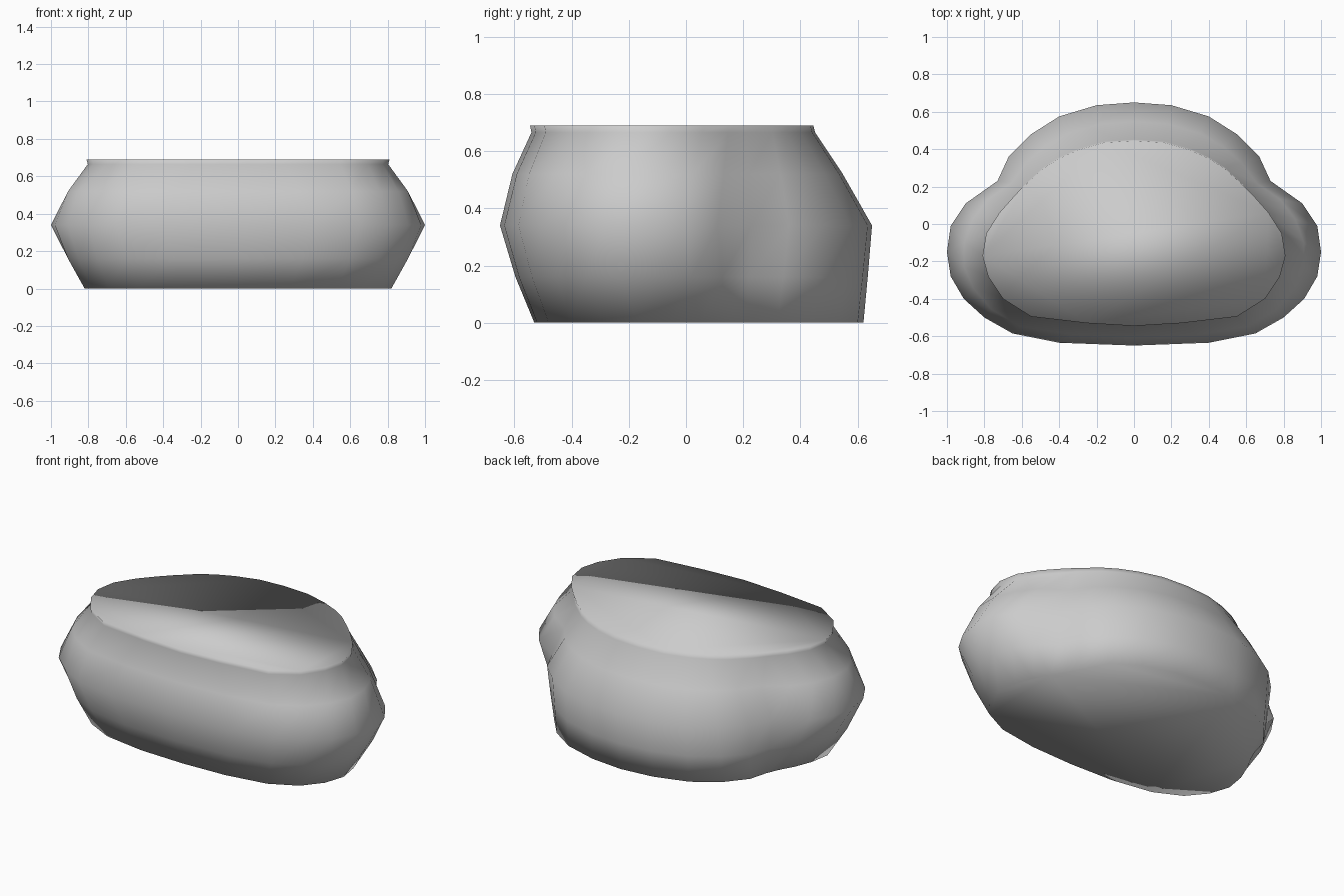
import bpy, bmesh

cube = bpy.data.objects.get("Cube")
if cube:
    bpy.data.objects.remove(cube, do_unlink=True)

# Half outlines (x, y) running from the front middle round the +x side to the back
BOTTOM = [(0, -.53), (.28, -.52), (.53, -.48), (.69, -.4), (.78, -.29), (.82, -.17),
          (.8, -.05), (.76, .05), (.71, .14), (.68, .21), (.65, .32), (.55, .44),
          (.4, .54), (.2, .6), (0, .62)]
MIDDLE = [(0, -.65), (.4, -.635), (.65, -.585), (.8, -.5), (.91, -.4), (.98, -.28),
          (1, -.15), (.98, -.01), (.9, .11), (.73, .23), (.67, .36), (.55, .48),
          (.4, .575), (.2, .635), (0, .65)]
TOP = [(0, -.545), (.25, -.53), (.55, -.495), (.7, -.4), (.78, -.28), (.81, -.17),
       (.79, -.05), (.72, .06), (.64, .15), (.58, .21), (.48, .3), (.4, .35),
       (.3, .395), (.16, .435), (0, .445)]


def blend(a, b, t, bulge=0):
    """Mix two outlines; bulge swells the front and the sides only."""
    ring = []
    for (ax, ay), (bx, by) in zip(a, b):
        swell = 1 + bulge if ay < .18 else 1
        ring.append(((ax + (bx - ax) * t) * swell, (ay + (by - ay) * t) * swell))
    return ring


def mirrored(half):
    """Close a half outline across the middle plane."""
    return half + [(-x, y) for x, y in reversed(half[1:-1])]


# Levels of the padded body, from the floor to the pinched top rim
levels = [(0, BOTTOM), (.16, blend(BOTTOM, MIDDLE, .5, .01)), (.34, MIDDLE),
          (.52, blend(MIDDLE, TOP, .5, .015)), (.665, blend(MIDDLE, TOP, .97, -.015)),
          (.69, TOP)]

bm = bmesh.new()
rings = [[bm.verts.new((x, y, z)) for x, y in mirrored(half)] for z, half in levels]
for low, high in zip(rings, rings[1:]):
    for i in range(len(low)):
        j = (i + 1) % len(low)
        bm.faces.new((low[i], low[j], high[j], high[i]))

# Flat lids share the soft shading of the sides
bm.faces.new(rings[-1])
bm.faces.new(list(reversed(rings[0])))
bmesh.ops.recalc_face_normals(bm, faces=bm.faces[:])
for face in bm.faces:
    face.smooth = True

mesh = bpy.data.meshes.new("padded_body")
bm.to_mesh(mesh)
bm.free()
body = bpy.data.objects.new("padded_body", mesh)
bpy.context.collection.objects.link(body)

# Plain grey surface
grey = bpy.data.materials.new("light_grey")
grey.use_nodes = True
colour = (.6, .6, .6, 1)
grey.diffuse_color = colour
grey.node_tree.nodes["Principled BSDF"].inputs["Base Color"].default_value = colour
mesh.materials.append(grey)
